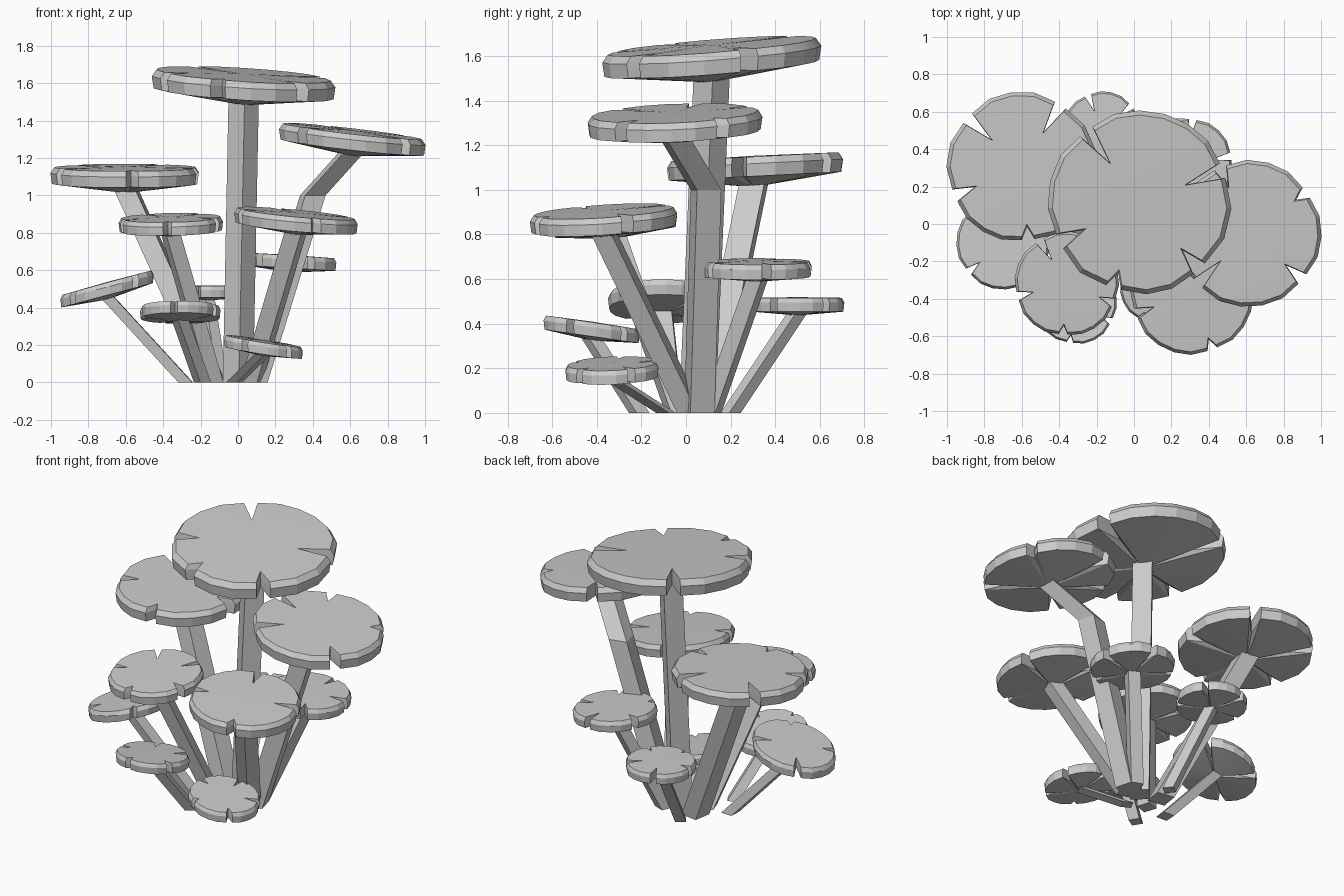
import bpy, bmesh
from math import sin, cos, radians, pi
from mathutils import Vector

if "Cube" in bpy.data.objects:
    bpy.data.objects.remove(bpy.data.objects["Cube"])

NOTCH_DEPTH = (0.55, 0.55, 0.68, 0.8, 0.7)   # rim fraction reached by each notch


def finish(name, bm, smooth):
    bmesh.ops.recalc_face_normals(bm, faces=bm.faces)
    mesh = bpy.data.meshes.new(name)
    bm.to_mesh(mesh)
    bm.free()
    ob = bpy.data.objects.new(name, mesh)
    bpy.context.collection.objects.link(ob)
    if smooth:
        bpy.ops.object.select_all(action='DESELECT')
        ob.select_set(True)
        bpy.context.view_layer.objects.active = ob
        bpy.ops.object.shade_smooth_by_angle(angle=radians(15))


def bridge(bm, a, b):
    for i in range(len(a)):
        j = (i + 1) % len(a)
        bm.faces.new((a[i], a[j], b[j], b[i]))


def even(count, start):
    """Evenly spaced notch angles."""
    return [start + 360 * i / count for i in range(count)]


def outline(r, angles):
    """Round rim cut by one V notch at every angle."""
    pts = []
    for k, a in enumerate(angles):
        nxt = angles[k + 1] if k + 1 < len(angles) else angles[0] + 360
        pts.append((a, NOTCH_DEPTH[k % len(NOTCH_DEPTH)]))
        lo, span = a + 5, nxt - a - 10
        seg = max(2, round(span / 17))
        pts += [(lo + span * s / seg, 0.97 if s in (0, seg) else 1.0) for s in range(seg + 1)]
    return [(r * f * cos(radians(a)), r * f * sin(radians(a))) for a, f in pts]


def cap(name, centre, r, tilt, angles):
    """Lobed cap: conical underside, upright rim, small bevel, shallow top."""
    c, h = Vector(centre), 0.035 + 0.13 * r
    rim = outline(r, angles)
    bm = bmesh.new()

    def ring(scale, dz):
        return [bm.verts.new(c + Vector((x * scale, y * scale, tilt[0] * x + tilt[1] * y + dz)))
                for x, y in rim]
    low, mid, top = ring(0.98, -h * 0.5), ring(1.0, h * 0.15), ring(0.95, h * 0.5)
    bridge(bm, low, mid)
    bridge(bm, mid, top)
    under = bm.verts.new(c - Vector((0, 0, 0.23 * r)))
    crown = bm.verts.new(c + Vector((0, 0, h * 0.55)))
    for i in range(len(rim)):
        j = (i + 1) % len(rim)
        bm.faces.new((low[j], low[i], under))
        bm.faces.new((top[i], top[j], crown))
    finish(name, bm, True)


def stem(name, path, w, turn):
    """Square stalk swept along a path."""
    bm = bmesh.new()
    prev = None
    for p in path:
        cur = [bm.verts.new(Vector(p) + Vector((cos(turn + i * pi / 2), sin(turn + i * pi / 2), 0))
                            * w * 0.707) for i in range(4)]
        if prev:
            bridge(bm, prev, cur)
        else:
            bm.faces.new(cur)
        prev = cur
    bm.faces.new(prev)
    finish(name, bm, False)


def mushroom(name, centre, r, tilt, angles, base, elbow=None):
    """Cap plus stalk; stalk width and height follow from the cap size."""
    cap(name + "_cap", centre, r, tilt, angles)
    x, y, z = centre
    path = [(*base, 0)] + ([elbow] if elbow else []) + [(x, y, z - 0.17 * r)]
    stem(name + "_stem", path, min(0.115, 0.26 * r + 0.01), 2 * (x - base[0]))


# Large upper caps
mushroom("tallest", (0.03, 0.115, 1.595), 0.492, (-0.06, 0.075), (21, 127, 206, 253, 312), (0, 0.05))
mushroom("tall_right", (0.61, -0.05, 1.30), 0.393, (-0.11, 0.04), (165, 225, 320, 395, 473),
         (0.09, 0.06), elbow=(0.40, 0.09, 1.0))
mushroom("tall_left", (-0.6, 0.305, 1.105), 0.403, (0, 0.05), (58, 138, 203, 275, 350), (-0.13, 0.09))

# Middle caps
mushroom("middle_left", (-0.36, -0.32, 0.845), 0.28, (0.02, 0.09), even(5, 50), (-0.13, -0.04))
mushroom("middle_front", (0.31, -0.37, 0.865), 0.33, (-0.09, 0.06), even(4, 20), (0.07, 0.02))
mushroom("middle_back", (0.28, 0.32, 0.645), 0.25, (-0.06, 0), even(5, 10), (0.08, 0.11))

# Small low caps
mushroom("low_left", (-0.7, -0.1, 0.5), 0.25, (0.26, 0), even(4, 40), (-0.28, -0.05))
mushroom("low_front", (-0.31, -0.425, 0.375), 0.218, (0, -0.14), even(5, 45), (-0.19, -0.21))
mushroom("low_back", (-0.17, 0.5, 0.485), 0.21, (0, 0), even(5, 40), (-0.1, 0.2))
mushroom("lowest", (0.135, -0.33, 0.19), 0.212, (-0.15, 0.04), even(5, 25), (-0.02, -0.09))
